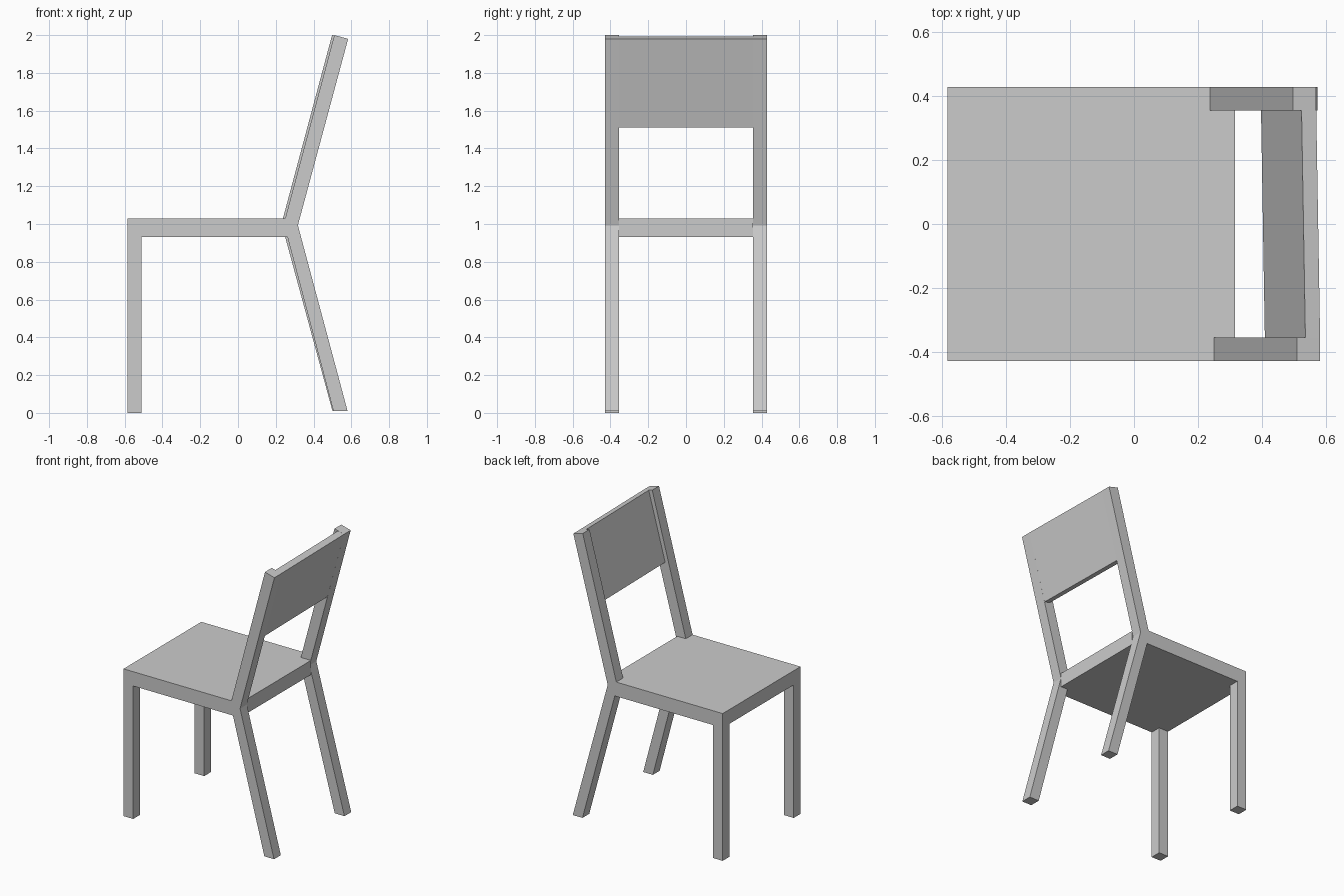
import bpy, bmesh

if "Cube" in bpy.data.objects:
    bpy.data.objects.remove(bpy.data.objects["Cube"])

HALF, INNER = 0.43, 0.355   # outer and inner y of the posts


def prism(name, base, offset):
    """Closed solid from a base polygon swept by an offset vector."""
    bm = bmesh.new()
    face = bm.faces.new([bm.verts.new(p) for p in base])
    ext = bmesh.ops.extrude_face_region(bm, geom=[face], use_keep_orig=True)
    moved = [v for v in ext["geom"] if isinstance(v, bmesh.types.BMVert)]
    bmesh.ops.translate(bm, verts=moved, vec=offset)
    bmesh.ops.recalc_face_normals(bm, faces=bm.faces)
    mesh = bpy.data.meshes.new(name)
    bm.to_mesh(mesh)
    bm.free()
    obj = bpy.data.objects.new(name, mesh)
    bpy.context.collection.objects.link(obj)
    return obj


# Seat slab, notched at the rear corners for the back posts
seat = [(-0.585, -HALF), (0.25, -HALF), (0.25, -INNER), (0.316, -INNER),
        (0.316, INNER), (0.238, INNER), (0.238, HALF), (-0.585, HALF)]
prism("seat", [(x, y, 0.93) for x, y in seat], (0, 0, 0.10))

# Bent back post and splayed rear leg in one side profile (x, z)
post = [(0.51, 2.0), (0.583, 1.98), (0.317, 0.993), (0.58, 0.01),
        (0.505, 0.01), (0.262, 0.93), (0.25, 0.93), (0.25, 1.03)]

for side, y0 in (("right", -HALF), ("left", INNER)):
    width = HALF - INNER
    # Straight front leg
    leg = [(-0.585, 0), (-0.51, 0), (-0.51, 0.93), (-0.585, 0.93)]
    prism("front_leg_" + side, [(x, y0, z) for x, z in leg], (0, width, 0))
    # The left post sits slightly further forward
    lean = 0.012 if side == "left" else 0.0
    prism("back_post_" + side,
          [(x - (lean if z > 0.9 else lean * 0.4), y0, z) for x, z in post],
          (0, width, 0))

# Backrest panel, flush with the rear of the posts
panel = [(0.41, 1.522), (0.456, 1.51), (0.583, 1.98), (0.537, 1.992)]
prism("backrest_panel", [(x, -INNER, z) for x, z in panel],
      (-0.012, 2 * INNER, 0))
